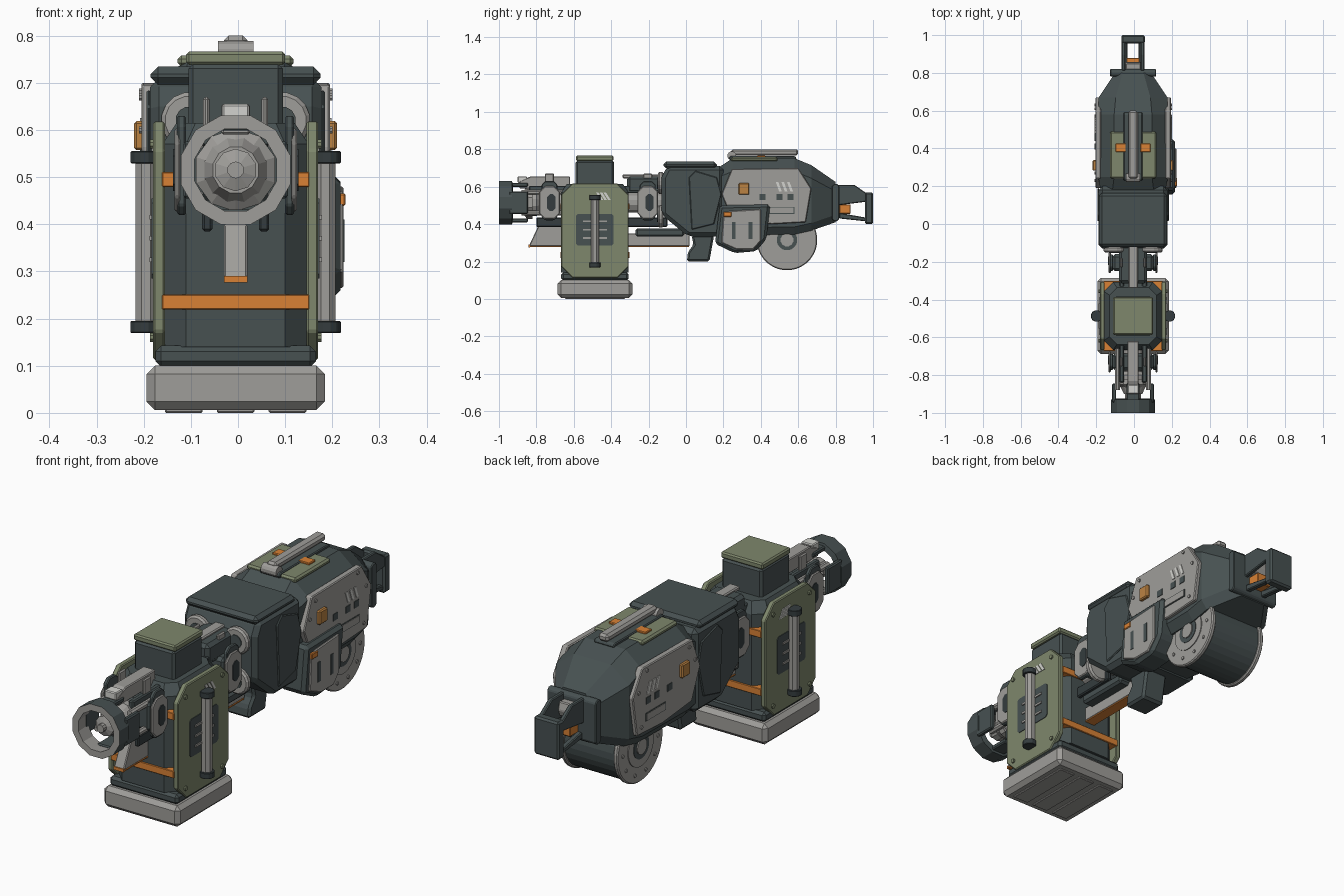
import bpy
import bmesh
from math import cos, sin, tau
from mathutils import Vector

CENTRE = -.005   # symmetry plane of the machine
AXIS_Z = .515    # height of the barrel axis

cube = bpy.data.objects.get("Cube")
if cube:
    bpy.data.objects.remove(cube, do_unlink=True)


def material(name, *rgb):
    mat = bpy.data.materials.new(name)
    mat.use_nodes = True
    mat.diffuse_color = (*rgb, 1)
    mat.node_tree.nodes["Principled BSDF"].inputs["Base Color"].default_value = (*rgb, 1)
    return mat


SLATE = material("slate", .063, .082, .083)
DARK = material("dark slate", .035, .046, .049)
STEEL = material("steel grey", .345, .337, .32)
PALE = material("pale grey", .65, .65, .62)
OLIVE = material("olive green", .21, .242, .15)
ORANGE = material("orange", .69, .22, .035)
AMBER = material("amber", .5, .225, .055)


def finish(name, mat, bm, bevel, mirror):
    """Turn a bmesh into an object, optionally mirrored in x and bevelled."""
    bmesh.ops.recalc_face_normals(bm, faces=bm.faces)
    mesh = bpy.data.meshes.new(name)
    bm.to_mesh(mesh)
    bm.free()
    mesh.materials.append(mat)
    obj = bpy.data.objects.new(name, mesh)
    obj.location.x = CENTRE
    bpy.context.scene.collection.objects.link(obj)
    if mirror:
        obj.modifiers.new("Mirror", "MIRROR")
    if bevel:
        mod = obj.modifiers.new("Bevel", "BEVEL")
        mod.width, mod.segments = bevel, 1
    return obj


def skin(name, mat, rings, bevel=0, mirror=False, closed=False):
    """Join point loops with quads; cap the ends unless the loop closes."""
    bm = bmesh.new()
    loops = [[bm.verts.new(p) for p in ring] for ring in rings]
    count = len(loops[0])
    pairs = list(zip(loops, loops[1:])) + ([(loops[-1], loops[0])] if closed else [])
    for a, b in pairs:
        for k in range(count):
            n = (k + 1) % count
            bm.faces.new((a[k], a[n], b[n], b[k]))
    if not closed:
        bm.faces.new(loops[0])
        bm.faces.new(loops[-1])
    return finish(name, mat, bm, bevel, mirror)


def box(name, mat, at, size, bevel=.005, mirror=False):
    bm = bmesh.new()
    bmesh.ops.create_cube(bm, size=1)
    for v in bm.verts:
        v.co = Vector(at) + v.co * Vector(size)
    return finish(name, mat, bm, bevel, mirror)


def octagon(width, height, cut):
    w, h = width / 2, height / 2
    return [(-w, -h + cut), (-w + cut, -h), (w - cut, -h), (w, -h + cut),
            (w, h - cut), (w - cut, h), (-w + cut, h), (-w, h - cut)]


def plate(name, mat, outline, inner, outer, bevel=.004, mirror=False):
    """Extrude a (y, z) outline across x."""
    return skin(name, mat, [[(x, y, z) for y, z in outline] for x in (inner, outer)], bevel, mirror)


def oct_plate(name, mat, at, size, cut, inner, outer, **options):
    outline = [(at[0] + y, at[1] + z) for y, z in octagon(*size, cut)]
    return plate(name, mat, outline, inner, outer, **options)


def lathe(name, mat, profile, axis, at, sides=12, **options):
    """Revolve (radius, offset) points about an axis."""
    turn = Vector((0, 0, 1)).rotation_difference(Vector(axis))
    angles = [tau * (k + .5) / sides for k in range(sides)]
    rings = [[Vector(at) + turn @ Vector((r * cos(a), r * sin(a), d)) for a in angles]
             for r, d in profile]
    return skin(name, mat, rings, **options)


def rod(name, mat, axis, at, radius, length, sides=12, **options):
    ends = [(radius, -length / 2), (radius, length / 2)]
    return lathe(name, mat, ends, axis, at, sides, **options)


X, Y, Z = (1, 0, 0), (0, 1, 0), (0, 0, 1)

# Front power block: foot, neck, case and orange bands
MID = -.487
box("foot_pad", STEEL, at=(0, MID, .053), size=(.378, .4, .094), bevel=.018)
for i in (-1, 0, 1):
    box("foot_tread", STEEL, at=(i * .11, MID, .006), size=(.08, .32, .012), bevel=.003)
box("block_neck", SLATE, at=(0, MID, .12), size=(.34, .36, .045), bevel=.012)
case = []
for z, w, d, cut in ((.14, .31, .36, .05), (.57, .31, .36, .05), (.615, .25, .3, .04)):
    case.append([(x, MID + y, z) for x, y in octagon(w, d, cut)])
skin("block_case", SLATE, case)
for z in (.235, .495):
    box("orange_band", ORANGE, at=(0, MID, z), size=(.312, .37, .032), bevel=.002)
box("top_tower", SLATE, at=(0, MID, .67), size=(.2, .205, .14), bevel=.01)
box("top_cap", OLIVE, at=(0, MID, .752), size=(.21, .2, .028), bevel=.006)

# Armour plates with recess, grip bar, bolts and marks
oct_plate("armour_plates", OLIVE, (MID, .365), (.36, .505), .06, .15, .175, mirror=True)
oct_plate("armour_recess", SLATE, (MID, .37), (.2, .17), .01, .17, .178, bevel=0, mirror=True)
for z in (.325, .37, .415):
    box("recess_slats", STEEL, at=(.178, MID, z), size=(.01, .13, .01), bevel=0, mirror=True)
rod("grip_bars", STEEL, Z, (.19, MID, .365), .024, .36, sides=8, mirror=True)
for z in (.182, .542):
    rod("grip_ends", DARK, Z, (.193, MID, z), .031, .026, bevel=.002, mirror=True)
for y in (-.13, .13):
    for z in (.16, .57):
        rod("armour_bolts", OLIVE, X, (.177, MID + y, z), .01, .01, sides=8, mirror=True)
for i in range(3):
    y = MID + .005 + i * .02
    plate("armour_marks", PALE, [(y, .57), (y + .014, .57), (y + .039, .53), (y + .025, .53)],
          .175, .178, bevel=0, mirror=True)

# Open muzzle ring, steel on its front lip and inner wall
ring = lathe("muzzle_ring", SLATE, [(.12, 0), (.12, .07), (.095, .075), (.09, 0)],
             Y, (0, -1, AXIS_Z), closed=True)
ring.data.materials.append(STEEL)
for face in ring.data.polygons:
    radial = Vector((face.center.x, 0, face.center.z - AXIS_Z))
    if face.normal.y < -.9 or face.normal.dot(radial) < -.05:
        face.material_index = 1
box("muzzle_side_struts", SLATE, at=(.1, -.895, AXIS_Z), size=(.022, .1, .12), mirror=True)
for z in (-.095, .095):
    box("muzzle_strut", SLATE, at=(0, -.895, AXIS_Z + z), size=(.07, .1, .022))
lathe("muzzle_hub", STEEL, [(.018, .03), (.018, .05), (.045, .06), (.045, .12), (.088, .15), (.088, .18)],
      Y, (0, -1, AXIS_Z), sides=10)

# Barrel, upper cover, rails and cage plates
lathe("barrel", STEEL, [(.05, -.9), (.075, -.85), (.075, -.8), (.055, -.78), (.055, -.1)],
      Y, (0, 0, AXIS_Z))
plate("barrel_cover", STEEL, [(-.89, .59), (-.89, .63), (-.83, .655), (-.62, .655), (-.62, .59)], -.03, .03)
box("cover_front_block", PALE, at=(0, -.875, .638), size=(.058, .05, .034), bevel=.004)
box("rear_cover", SLATE, at=(0, -.205, .61), size=(.15, .22, .09), bevel=.015)
box("rear_cover_rail", STEEL, at=(0, -.22, .655), size=(.05, .24, .02))
box("side_rails", SLATE, at=(.06, -.46, .585), size=(.025, .76, .04), mirror=True)
box("lower_side_rails", DARK, at=(.06, -.45, .41), size=(.022, .7, .05), mirror=True)
box("lower_block", SLATE, at=(0, -.14, .355), size=(.15, .26, .045), bevel=.01)
for y in (-.73, -.205):
    oct_plate("cage_backs", SLATE, (y, AXIS_Z + .01), (.085, .21), .02, .105, .124, mirror=True)
    oct_plate("cage_plates", STEEL, (y, AXIS_Z), (.11, .175), .03, .118, .13, mirror=True)
    oct_plate("cage_insets", DARK, (y + .01, AXIS_Z), (.045, .09), .015, .125, .133, bevel=0, mirror=True)
    box("cage_core", SLATE, at=(0, y, AXIS_Z), size=(.22, .09, .13), bevel=.015)
    box("cage_tabs", STEEL, at=(.062, y, .635), size=(.014, .05, .07), mirror=True)
for z in (.46, .57):
    rod("cage_rods", STEEL, Y, (.082, -.76, z), .014, .24, sides=8, mirror=True)
for z in (.44, .62):
    rod("chamber_discs", STEEL, Y, (.098, -.135, z), .06, .03, sides=16, bevel=.008, mirror=True)
    rod("chamber_cores", SLATE, Y, (.098, -.15, z), .03, .008, sides=12, mirror=True)

# Lower keel with orange underside
plate("keel", STEEL, [(-.84, .282), (-.785, .4), (-.62, .4), (-.6, .35), (.02, .35), (.02, .282)], -.025, .025)
box("keel_strip", ORANGE, at=(0, -.41, .28), size=(.05, .85, .005), bevel=0)
box("keel_lip", ORANGE, at=(0, -.837, .283), size=(.05, .008, .014), bevel=0)

# Receiver
plate("receiver", SLATE, [(-.13, .65), (-.1, .71), (.2, .71), (.2, .335), (.01, .335), (-.13, .45)],
      -.182, .182, bevel=.02)
box("receiver_slab", SLATE, at=(0, .022, .715), size=(.36, .285, .038), bevel=.015)
plate("receiver_panels", SLATE, [(.015, .65), (.05, .685), (.165, .65), (.19, .56), (.15, .4), (.03, .37)],
      .18, .189, mirror=True)
plate("trigger_grip", SLATE, [(.03, .34), (.15, .34), (.125, .2), (.005, .2), (.01, .25), (.04, .29)],
      -.058, .058, bevel=.01)

# Main hull, faceted and narrowing to the rear
hull = []
for y, w, low, top, side, drop in ((.17, .17, .34, .7, .06, .05), (.25, .185, .34, .752, .085, .07),
                                   (.58, .185, .345, .752, .085, .07), (.67, .182, .365, .715, .09, .07),
                                   (.8, .095, .41, .625, .04, .05)):
    hull.append([(-w, y, low + .04), (-w + .03, y, low), (w - .03, y, low), (w, y, low + .04),
                 (w, y, top - drop), (w - side, y, top), (side - w, y, top), (-w, y, top - drop)])
skin("hull", SLATE, hull)
oct_plate("hull_end_plate", SLATE, (.8, AXIS_Z), (.04, .2), .012, -.122, .122)

# Hull side panels with windows, slot, latch and marks
plate("hull_panels", STEEL, [(.19, .56), (.245, .695), (.6, .7), (.67, .59), (.64, .41), (.46, .4), (.25, .42)],
      .17, .2, mirror=True)
for y in (.41, .5, .56):
    box("panel_windows", SLATE, at=(.2, y, .545), size=(.006, .032, .03), bevel=0, mirror=True)
box("panel_slot", SLATE, at=(.2, .51, .473), size=(.006, .14, .036), bevel=0, mirror=True)
box("panel_slot_fill", STEEL, at=(.202, .51, .473), size=(.006, .132, .03), bevel=0, mirror=True)
box("panel_latch", AMBER, at=(.205, .31, .588), size=(.02, .056, .062), mirror=True)
for i in range(3):
    y = .48 + i * .03
    plate("panel_marks", PALE, [(y, .625), (y + .014, .625), (y + .032, .575), (y + .018, .575)],
          .2, .203, bevel=0, mirror=True)
for y, z in ((.23, .6), (.27, .67), (.57, .68), (.63, .6), (.61, .44)):
    rod("panel_bolts", STEEL, X, (.201, y, z), .008, .008, sides=8, mirror=True)

# Pod on the left side only
plate("side_pod", SLATE, [(.18, .5), (.45, .505), (.43, .32), (.375, .255), (.26, .245), (.155, .295)],
      .1, .222, bevel=.014)
plate("pod_cover", STEEL, [(.2, .45), (.23, .47), (.4, .48), (.4, .31), (.36, .265), (.27, .265), (.19, .3)],
      .215, .229)
for y in (.255, .345):
    box("pod_slot", SLATE, at=(.228, y, .365), size=(.006, .02, .09), bevel=0)
box("pod_latch", ORANGE, at=(.226, .222, .452), size=(.014, .045, .026), bevel=.003)

# Drum wheel under the hull
HUB = (.54, .315)
rod("drum", SLATE, X, (0, *HUB), .152, .27, sides=32)
rod("drum_flanges", STEEL, X, (.135, *HUB), .162, .022, sides=32, bevel=.005, mirror=True)
rod("drum_rims", STEEL, X, (.146, *HUB), .09, .008, sides=24, mirror=True)
rod("drum_faces", SLATE, X, (.149, *HUB), .055, .006, sides=24, mirror=True)
rod("drum_hubs", STEEL, X, (.152, *HUB), .035, .01, sides=12, mirror=True)
for k in range(10):
    a = tau * k / 10
    rod("drum_bolts", STEEL, X, (.147, HUB[0] + .125 * cos(a), HUB[1] + .125 * sin(a)),
        .008, .006, sides=8, mirror=True)

# Roof sight rail with side pads and orange tabs
oct_plate("roof_bed", SLATE, (.41, .752), (.36, .024), .008, -.05, .05)
box("roof_pads", OLIVE, at=(.078, .365, .746), size=(.09, .25, .024), bevel=.008, mirror=True)
box("roof_tabs", ORANGE, at=(.065, .403, .759), size=(.054, .046, .014), bevel=.003, mirror=True)
box("roof_rail", STEEL, at=(0, .42, .783), size=(.05, .36, .034), bevel=.01)
rod("roof_rail_knob", STEEL, X, (0, .245, .765), .024, .075, sides=12)

# Rear stock frame
box("stock_end", SLATE, at=(0, .978, .485), size=(.124, .044, .17), bevel=.008)
plate("stock_arms", SLATE, [(.81, .61), (.9, .61), (.965, .565), (.965, .52), (.81, .5)], .04, .06, mirror=True)
plate("stock_core", STEEL, [(.81, .585), (.85, .585), (.86, .55), (.85, .52), (.81, .52)], -.04, .04)
plate("stock_struts", SLATE, [(.82, .46), (.96, .435), (.96, .415), (.82, .43)], .03, .055, mirror=True)
box("stock_accent", ORANGE, at=(0, .85, .48), size=(.07, .06, .05), bevel=.003)
